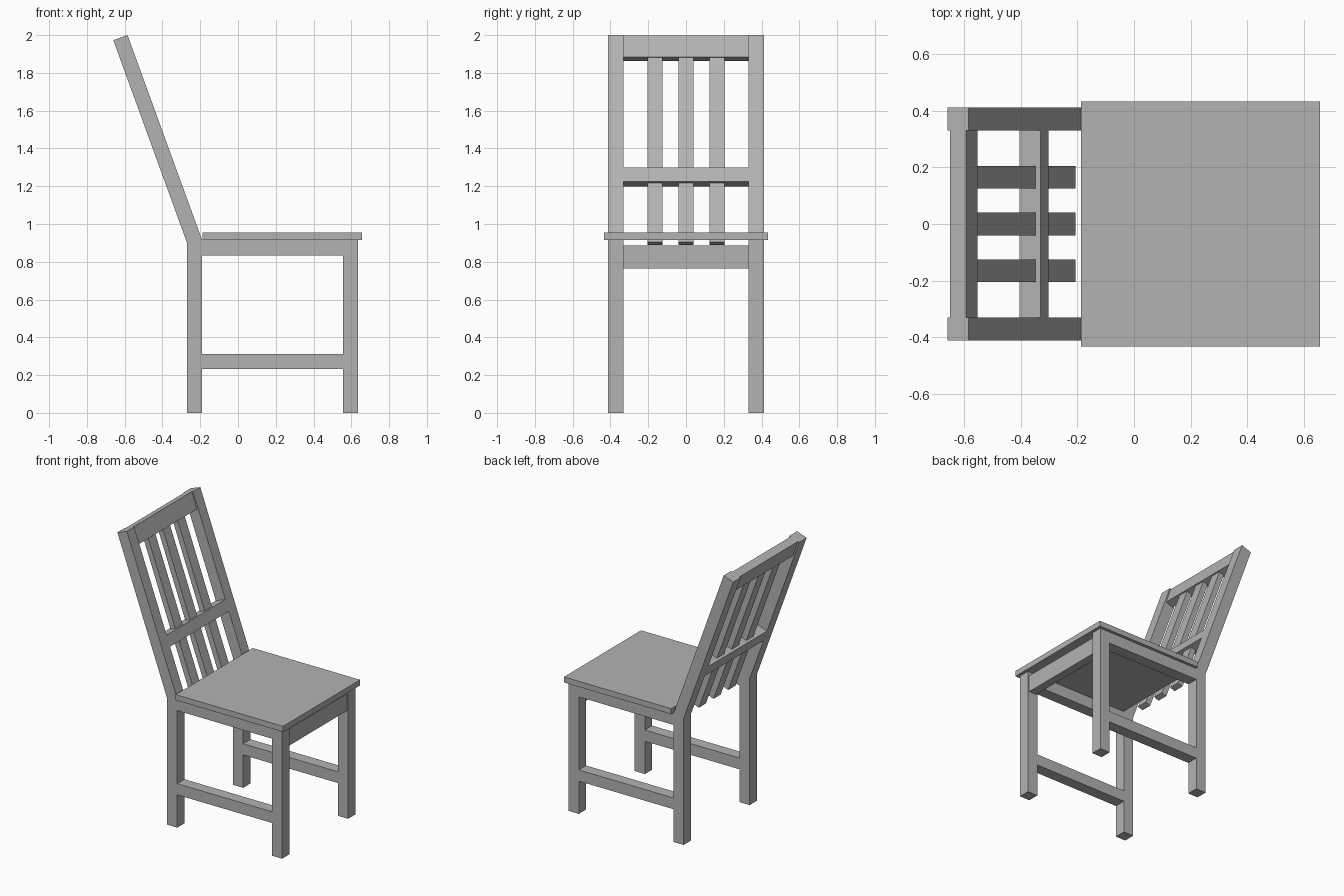
import bpy
import bmesh
import math
from mathutils import Vector

cube = bpy.data.objects.get("Cube")
if cube:
    bpy.data.objects.remove(cube, do_unlink=True)

grey = bpy.data.materials.new("plain_grey")
grey.use_nodes = True
COLOUR = (0.45, 0.45, 0.45, 1)
grey.diffuse_color = COLOUR
grey.node_tree.nodes["Principled BSDF"].inputs["Base Color"].default_value = COLOUR


def extrude(name, outline, y0, y1):
    """Side outline in x, z, extruded across the chair from y0 to y1."""
    bm = bmesh.new()
    face = bm.faces.new([bm.verts.new((x, y0, z)) for x, z in outline])
    result = bmesh.ops.extrude_face_region(bm, geom=[face])
    moved = [v for v in result["geom"] if isinstance(v, bmesh.types.BMVert)]
    bmesh.ops.translate(bm, verts=moved, vec=(0, y1 - y0, 0))
    bmesh.ops.recalc_face_normals(bm, faces=bm.faces)
    mesh = bpy.data.meshes.new(name)
    bm.to_mesh(mesh)
    bm.free()
    mesh.materials.append(grey)
    obj = bpy.data.objects.new(name, mesh)
    bpy.context.collection.objects.link(obj)
    return obj


def box(name, x0, x1, y0, y1, z0, z1):
    return extrude(name, [(x0, z0), (x1, z0), (x1, z1), (x0, z1)], y0, y1)


# Leaning frame of the backrest: up runs along the posts, back through them
TILT = math.radians(20)
BEND = Vector((-0.19, 0.915))
UP = Vector((-math.sin(TILT), math.cos(TILT)))
BACK = Vector((-math.cos(TILT), -math.sin(TILT)))
POST = 0.08
LENGTH = 1.155
INNER, OUTER = 0.33, 0.412


def leaning(name, low, high, front, rear, y0, y1):
    corners = [(low, front), (high, front), (high, rear), (low, rear)]
    return extrude(name, [BEND + UP * u + BACK * b for u, b in corners], y0, y1)


# Legs, side aprons and stretchers on both sides
for side, sign in (("left", 1), ("right", -1)):
    ys = sorted((sign * INNER, sign * OUTER))
    top = BEND + UP * LENGTH
    post = [(-0.27, 0), (-0.19, 0), BEND, top, top + BACK * POST, (-0.27, 0.9)]
    extrude(f"back_post_{side}", post, *ys)
    box(f"front_leg_{side}", 0.555, 0.635, *ys, 0, 0.915)
    box(f"side_apron_{side}", -0.19, 0.555, *ys, 0.832, 0.915)
    box(f"stretcher_{side}", -0.19, 0.555, *ys, 0.233, 0.313)

# Seat and front apron
box("seat", -0.187, 0.657, -0.433, 0.433, 0.915, 0.955)
box("front_apron", 0.565, 0.625, -INNER, INNER, 0.765, 0.885)

# Backrest rails and slats
leaning("top_rail", LENGTH - 0.12, LENGTH, 0.01, 0.07, -INNER, INNER)
leaning("lower_rail", 0.33, 0.41, 0, POST, -INNER, INNER)
for i, y in enumerate((-0.165, 0, 0.165)):
    leaning(f"back_slat_{i + 1}", -0.005, LENGTH - 0.12, 0.02, 0.06, y - 0.04, y + 0.04)
